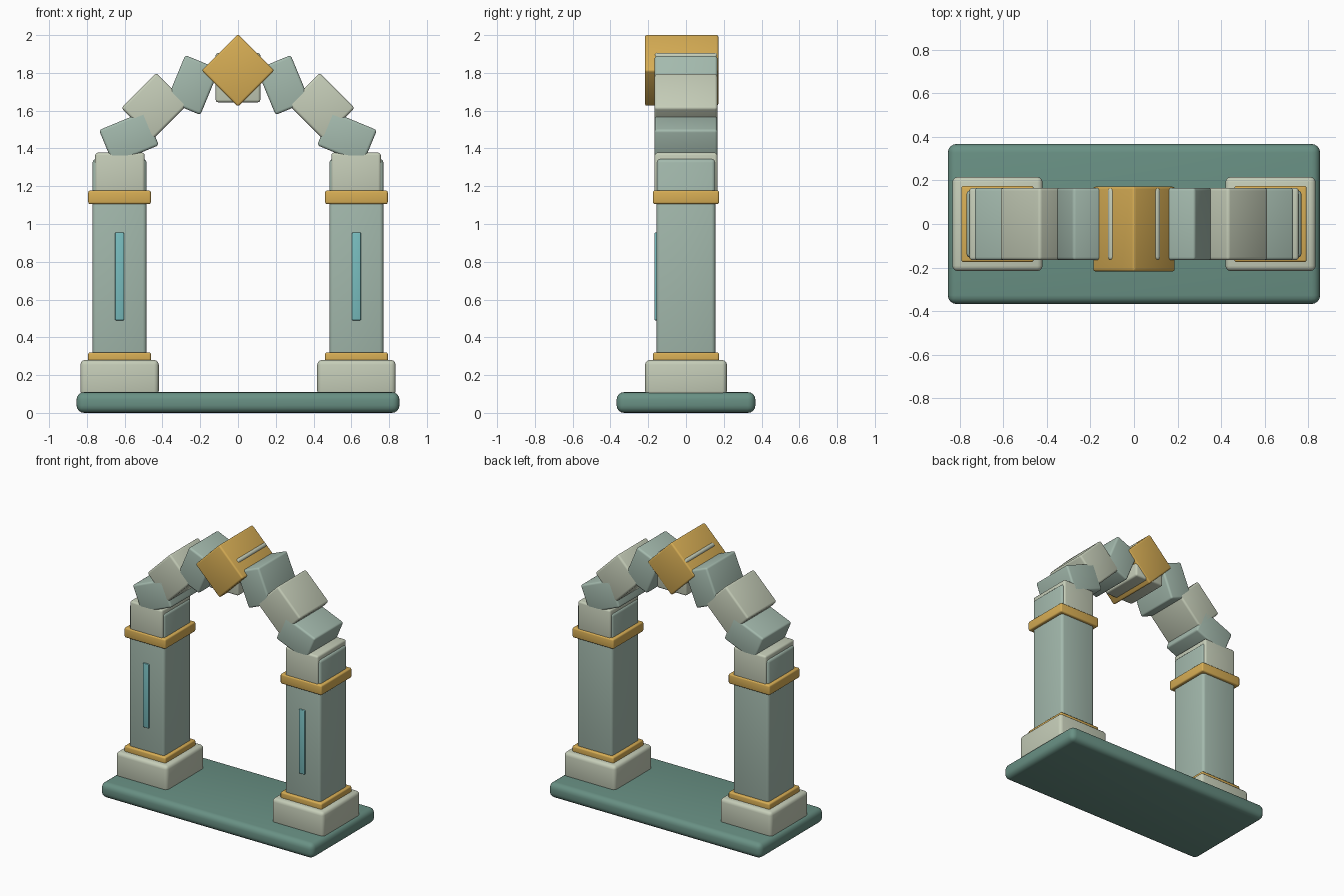
import bpy, bmesh, math
from mathutils import Matrix

if "Cube" in bpy.data.objects:
    bpy.data.objects.remove(bpy.data.objects["Cube"])


def material(name, rgb):
    m = bpy.data.materials.new(name)
    m.diffuse_color = (*rgb, 1)
    m.use_nodes = True
    m.node_tree.nodes["Principled BSDF"].inputs["Base Color"].default_value = m.diffuse_color
    return m


DARK = material("dark_green", (0.14, 0.28, 0.23))
SAGE = material("sage_stone", (0.37, 0.49, 0.42))
PALE = material("pale_stone", (0.56, 0.61, 0.48))
GOLD = material("gold", (0.68, 0.42, 0.09))
TEAL = material("teal", (0.19, 0.51, 0.52))


def block(name, size, loc, mat, bevel=0.012, angle=0.0, segments=3):
    """Rounded box turned about the y axis."""
    bm = bmesh.new()
    bmesh.ops.create_cube(bm, size=1)
    bmesh.ops.scale(bm, vec=size, verts=bm.verts)
    bmesh.ops.bevel(bm, geom=bm.edges[:], offset=bevel, segments=segments,
                    profile=0.5, affect='EDGES', clamp_overlap=True)
    bmesh.ops.transform(bm, matrix=Matrix.Rotation(angle, 4, 'Y'), verts=bm.verts)
    me = bpy.data.meshes.new(name)
    bm.to_mesh(me)
    bm.free()
    me.materials.append(mat)
    ob = bpy.data.objects.new(name, me)
    ob.location = loc
    bpy.context.collection.objects.link(ob)
    bpy.context.view_layer.objects.active = ob
    bpy.ops.object.select_all(action='DESELECT')
    ob.select_set(True)
    bpy.ops.object.shade_smooth_by_angle(angle=math.radians(35))
    return ob


def span(name, x, width, depth, z0, z1, mat, bevel=0.012, y=0.0, segments=3):
    return block(name, (width, depth, z1 - z0), (x, y, (z0 + z1) / 2), mat, bevel,
                 segments=segments)


# ground slab
span("base_slab", 0, 1.71, 0.735, 0, 0.11, DARK, 0.04, segments=4)

PX = 0.627                            # pillar centre
RX, RZ, CZ = 0.625, 0.515, 1.26       # arch ellipse

for side, s in (("left", -1), ("right", 1)):
    # pillar
    span(side + "_plinth", s * PX, 0.415, 0.433, 0.09, 0.28, PALE, 0.025)
    span(side + "_lower_band", s * PX, 0.332, 0.35, 0.26, 0.32, GOLD, 0.01)
    span(side + "_shaft", s * PX, 0.285, 0.31, 0.27, 1.345, SAGE, 0.02)
    span(side + "_upper_band", s * PX, 0.332, 0.35, 1.106, 1.177, GOLD, 0.01)
    span(side + "_inlay", s * PX, 0.047, 0.03, 0.49, 0.955, TEAL, 0.005, y=-0.152)

    # arch stones, alternating pale and sage
    for i in range(4):
        a = math.radians(22.5 * i)
        tall, mat = (0.195, SAGE) if i % 2 else (0.235, PALE)
        block(f"{side}_arch_stone_{i + 1}", (0.262, 0.332, tall),
              (s * RX * math.cos(a), 0, CZ + RZ * math.sin(a)), mat, 0.014, s * a)

# crown stone and diamond keystone
block("crown_stone", (0.262, 0.332, 0.237), (0, 0, CZ + RZ), PALE, 0.014, math.pi / 2)
block("keystone", (0.272, 0.39, 0.272), (0, -0.023, 1.813), GOLD, 0.012, math.pi / 4)
